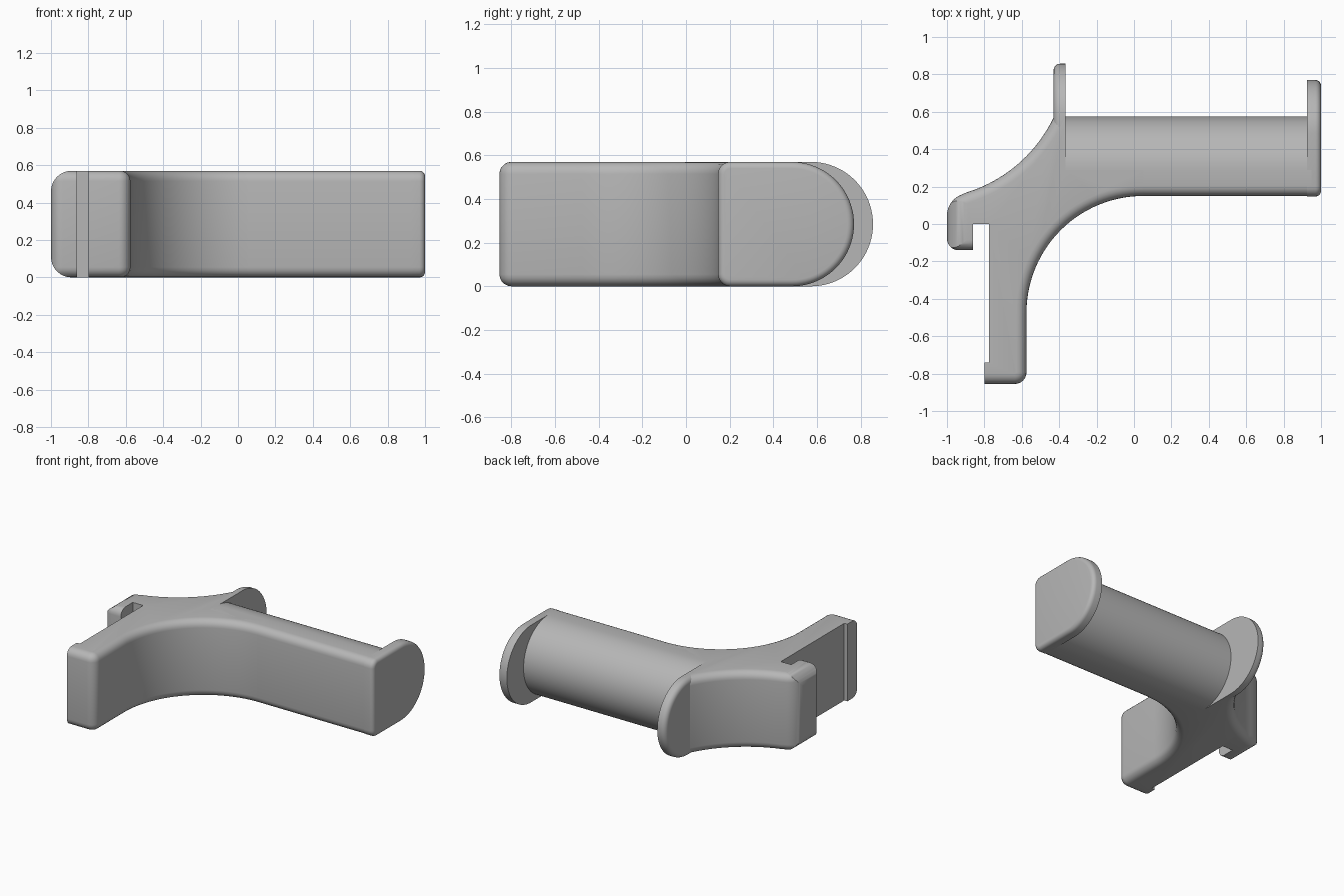
import bpy, bmesh
from math import sin, cos, radians

cube = bpy.data.objects.get("Cube")
if cube:
    bpy.data.objects.remove(cube, do_unlink=True)

HEIGHT = 0.57
R = HEIGHT / 2
FILLET = 0.055

grey = bpy.data.materials.new("plain grey")
grey.use_nodes = True
colour = (0.47, 0.47, 0.47, 1)
grey.diffuse_color = colour
grey.node_tree.nodes["Principled BSDF"].inputs["Base Color"].default_value = colour


def arc(cx, cy, r, start, end, steps=8):
    angles = [radians(start + (end - start) * i / steps) for i in range(steps + 1)]
    return [(cx + r * cos(a), cy + r * sin(a)) for a in angles]


def prism(name, points, axis, lo, hi, fillet=0, rounded=None):
    """Extrude an outline along an axis; round the rim edges picked by rounded(i, j, t)."""
    place = {"x": lambda a, b, t: (t, a, b),
             "y": lambda a, b, t: (a, t, b),
             "z": lambda a, b, t: (a, b, t)}[axis]
    bm = bmesh.new()
    rings = [[bm.verts.new(place(a, b, t)) for a, b in points] for t in (lo, hi)]
    n = len(points)
    bm.faces.new(rings[0])
    bm.faces.new(rings[1])
    rim = []
    for i in range(n):
        j = (i + 1) % n
        bm.faces.new((rings[0][i], rings[0][j], rings[1][j], rings[1][i]))
        for ring, t in zip(rings, (lo, hi)):
            if rounded and rounded(i, j, t):
                rim.append(bm.edges.get((ring[i], ring[j])))
    bmesh.ops.recalc_face_normals(bm, faces=bm.faces)
    if rim:
        bmesh.ops.bevel(bm, geom=rim, offset=fillet, segments=5, profile=0.5,
                        affect="EDGES", clamp_overlap=False)
        bmesh.ops.recalc_face_normals(bm, faces=bm.faces)
    mesh = bpy.data.meshes.new(name)
    bm.to_mesh(mesh)
    bm.free()
    mesh.materials.append(grey)
    obj = bpy.data.objects.new(name, mesh)
    bpy.context.collection.objects.link(obj)
    return obj


def smooth(obj):
    bpy.ops.object.select_all(action="DESELECT")
    obj.select_set(True)
    bpy.context.view_layer.objects.active = obj
    bpy.ops.object.shade_smooth_by_angle(angle=radians(30))


def d_profile(front, centre, corner=FILLET):
    """Flat front with rounded corners, half-round back."""
    return (arc(front + corner, corner, corner, 180, 270, 5)
            + arc(centre, R, R, -90, 90, 40)
            + arc(front + corner, HEIGHT - corner, corner, 90, 180, 5))


# Bracket: leg with its sweeping front curve, then the back curve and hook
front_chain = ([(-0.8, -0.855)] + arc(-0.637, -0.793, 0.062, -90, 0)
               + arc(0.05, -0.475, 0.625, 180, 90, 28))
inner_steps = [(0.05, 0.29), (-0.365, 0.29), (-0.365, 0.57)]
back_chain = (arc(-1.12, 0.90, 0.765, -25.5, -73, 20)
              + arc(-0.88, 0.045, 0.12, 107, 180)
              + arc(-0.938, -0.078, 0.062, 180, 270)
              + [(-0.86, -0.14)])
slot = [(-0.86, 0), (-0.775, 0), (-0.775, -0.74), (-0.8, -0.74)]

front_end = len(front_chain) - 1
back_start = front_end + 1 + len(inner_steps)
back_end = back_start + len(back_chain) - 1


def bracket_rim(i, j, t):
    return j > i and (j <= front_end or (i >= back_start and j <= back_end))


bracket = prism("bracket_with_hook", front_chain + inner_steps + back_chain + slot,
                "z", 0, HEIGHT, FILLET, bracket_rim)

# Wider rounding on the hook's outer side
big = 0.11
trim = prism("hook_trim",
             arc(-1 + big, big, big, 180, 270) + [(1, 0), (1, HEIGHT)]
             + arc(-1 + big, HEIGHT - big, big, 90, 180), "y", -1, 1)
trim.hide_render = True
mod = bracket.modifiers.new("hook rounding", "BOOLEAN")
mod.operation = "INTERSECT"
mod.solver = "EXACT"
mod.object = trim
bpy.ops.object.select_all(action="DESELECT")
bracket.select_set(True)
bpy.context.view_layer.objects.active = bracket
bpy.ops.object.modifier_apply(modifier=mod.name)
bpy.data.objects.remove(trim, do_unlink=True)
smooth(bracket)

# Half-round bar
smooth(prism("bar", d_profile(0.15, 0.29), "x", -0.37, 0.95))

# Flanges at both ends of the bar, rounded on their outer rims
smooth(prism("end_flange", d_profile(0.147, 0.485), "x", 0.925, 1.0,
             0.03, lambda i, j, t: t == 1.0))
smooth(prism("inner_flange", d_profile(0.4, 0.572), "x", -0.43, -0.365,
             0.035, lambda i, j, t: t == -0.43))
